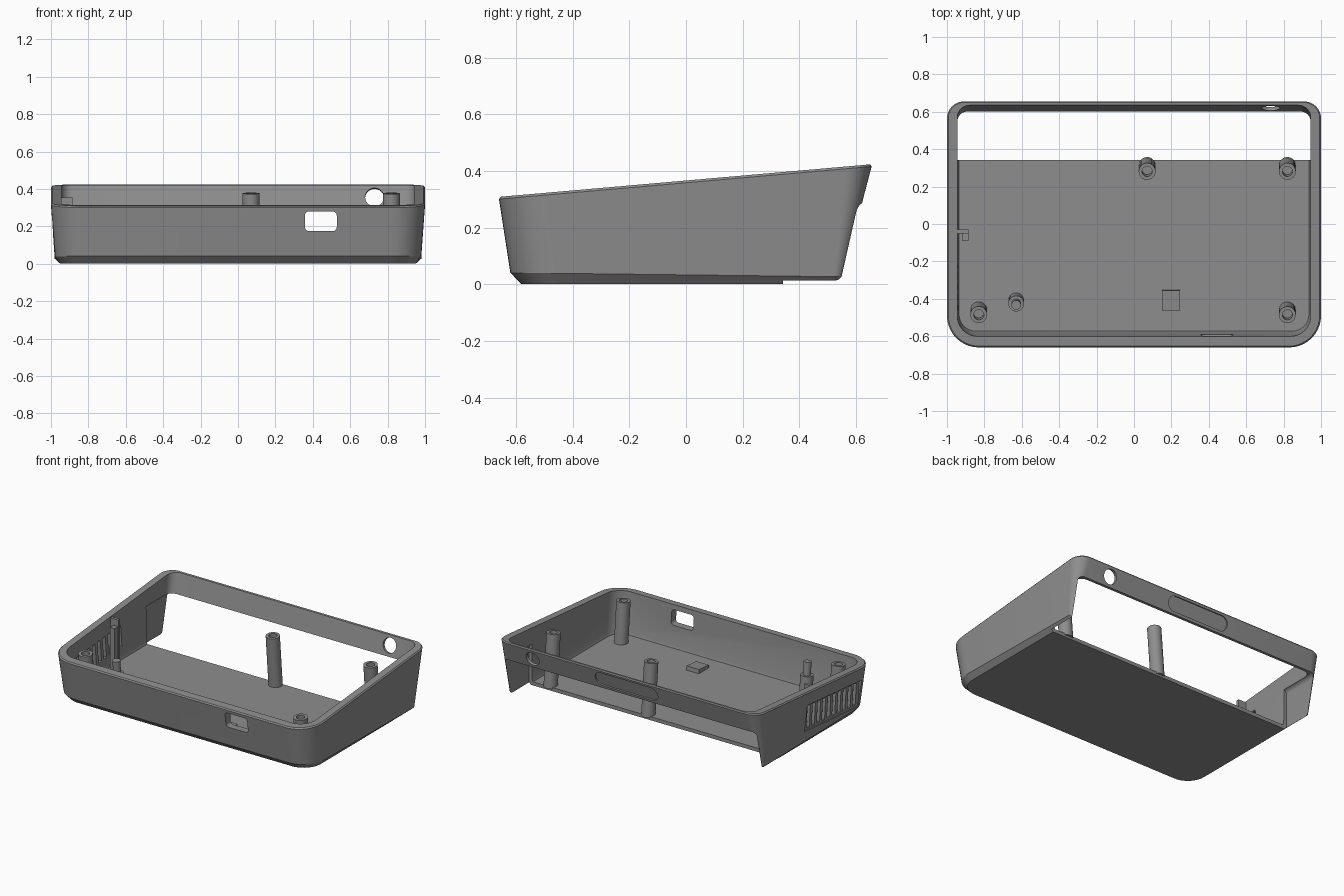
import bpy, bmesh, math
from mathutils import Matrix

if "Cube" in bpy.data.objects:
    bpy.data.objects.remove(bpy.data.objects["Cube"])

SLOPE = 0.0875                    # rake of the top rim
TILT = math.atan(SLOPE)
LEAN = math.atan(0.256)           # lean of the rear wall

grey = bpy.data.materials.new("grey_plastic")
grey.diffuse_color = (0.27, 0.27, 0.27, 1)
grey.use_nodes = True
grey.node_tree.nodes["Principled BSDF"].inputs["Base Color"].default_value = grey.diffuse_color


def finish(name, bm):
    bmesh.ops.recalc_face_normals(bm, faces=bm.faces)
    me = bpy.data.meshes.new(name)
    bm.to_mesh(me)
    bm.free()
    me.materials.append(grey)
    ob = bpy.data.objects.new(name, me)
    bpy.context.collection.objects.link(ob)
    return ob


def smooth(ob):
    bpy.ops.object.select_all(action='DESELECT')
    ob.select_set(True)
    bpy.context.view_layer.objects.active = ob
    bpy.ops.object.shade_smooth_by_angle(angle=math.radians(25))


def ring(hw, y0, y1, rf, rb, z, slope=0.0, n=10):
    """Rounded rectangle whose height follows z + slope * y."""
    pts = []
    for cx, cy, r, start in ((hw - rb, y1 - rb, rb, 0), (-hw + rb, y1 - rb, rb, 90),
                             (-hw + rf, y0 + rf, rf, 180), (hw - rf, y0 + rf, rf, 270)):
        for i in range(n + 1):
            a = math.radians(start + 90 * i / n)
            x, y = cx + r * math.cos(a), cy + r * math.sin(a)
            pts.append((x, y, z + slope * y))
    return pts


def skin(bm, rings):
    loops = [[bm.verts.new(p) for p in r] for r in rings]
    for a, b in zip(loops, loops[1:]):
        for i in range(len(a)):
            j = (i + 1) % len(a)
            bm.faces.new((a[i], a[j], b[j], b[i]))
    bm.faces.new(loops[0])
    bm.faces.new(loops[-1])


def loft(name, rings):
    bm = bmesh.new()
    skin(bm, rings)
    return finish(name, bm)


def add_box(bm, size, loc, rot=0.0, radius=0.0):
    """Box tilted about x; edges running along y can be rounded."""
    part = bmesh.new()
    bmesh.ops.create_cube(part, size=1)
    bmesh.ops.scale(part, vec=size, verts=part.verts)
    if radius:
        edges = [e for e in part.edges
                 if abs(e.verts[0].co.y - e.verts[1].co.y) > 1e-4]
        bmesh.ops.bevel(part, geom=edges, offset=radius, segments=10,
                        affect='EDGES', profile=0.5)
    part.transform(Matrix.Translation(loc) @ Matrix.Rotation(rot, 4, 'X'))
    tmp = bpy.data.meshes.new("tmp")
    part.to_mesh(tmp)
    part.free()
    bm.from_mesh(tmp)
    bpy.data.meshes.remove(tmp)


def box(name, *args, **kw):
    bm = bmesh.new()
    add_box(bm, *args, **kw)
    return finish(name, bm)


def cut(ob, cutter):
    mod = ob.modifiers.new("cut", 'BOOLEAN')
    mod.operation, mod.solver, mod.object = 'DIFFERENCE', 'EXACT', cutter
    bpy.context.view_layer.objects.active = ob
    bpy.ops.object.modifier_apply(modifier=mod.name)
    bpy.data.objects.remove(cutter)


def turned(name, x, y, z, profile, n=32):
    """Turned part from (radius, height) pairs, square to the raked rim."""
    bm = bmesh.new()
    skin(bm, [[(r * math.cos(math.tau * i / n), r * math.sin(math.tau * i / n), h)
               for i in range(n)] for r, h in profile])
    bm.transform(Matrix.Translation((x, y, z)) @ Matrix.Rotation(TILT, 4, 'X'))
    ob = finish(name, bm)
    smooth(ob)


# Outer shell with chamfered base and raked rim
shell = loft("case_shell", [
    ring(0.95, -0.58, 0.547, 0.13, 0.02, 0.0),
    ring(0.98, -0.62, 0.553, 0.16, 0.03, 0.033, -0.012),
    ring(1.0, -0.66, 0.655, 0.17, 0.09, 0.358, SLOPE),
    ring(0.993, -0.653, 0.650, 0.165, 0.085, 0.366, SLOPE)])

# Inner cavity
cut(shell, loft("cavity", [
    ring(0.935, -0.573, 0.536, 0.09, 0.03, 0.025),
    ring(0.942, -0.580, 0.542, 0.10, 0.03, 0.045),
    ring(0.945, -0.604, 0.646, 0.11, 0.07, 0.41, SLOPE)]))

# Rear opening below the back strip, reaching into the floor and side walls
cut(shell, box("opening", (1.93, 0.6, 0.6), (0, 0.642, -0.015), radius=0.03))

# Front port, rear round hole and shallow rear recess
cut(shell, box("port", (0.17, 0.3, 0.105), (0.443, -0.65, 0.227), radius=0.022))
cut(shell, box("jack", (0.1, 0.14, 0.1), (0.73, 0.635, 0.352), rot=-LEAN, radius=0.0495))
cut(shell, box("recess", (0.48, 0.1, 0.10), (0.01, 0.677, 0.342), rot=-LEAN, radius=0.0495))

# Side vent: shallow panel recess with a row of through slots
cut(shell, box("vent_panel", (0.1, 0.60, 0.18), (-1.026, -0.2, 0.165), rot=TILT))
bm = bmesh.new()
for i in range(10):
    y = -0.2 + (i - 4.5) * 0.056
    add_box(bm, (0.3, 0.03, 0.15), (-1.0, y, 0.165 + SLOPE * (y + 0.2)), rot=TILT)
cut(shell, finish("vent_slots", bm))
smooth(shell)

# Hollow screw posts
for name, x, y, h in (("rear_middle_post", 0.07, 0.313, 0.366),
                      ("rear_right_post", 0.82, 0.313, 0.366),
                      ("front_right_post", 0.82, -0.46, 0.294),
                      ("front_left_post", -0.83, -0.46, 0.294)):
    turned(name, x, y, 0.012, [(0.045, 0), (0.045, h), (0.027, h), (0.027, h - 0.12)])

# Stepped locating pin
turned("locating_pin", -0.63, -0.409, 0.012,
       [(0.042, 0), (0.042, 0.19), (0.025, 0.19), (0.025, 0.28)])

# Angled clip on the left wall
box("clip_wall", (0.066, 0.02, 0.335), (-0.917, -0.04, 0.188))
box("clip_rib", (0.034, 0.05, 0.29), (-0.902, -0.065, 0.165))

# Tilted rest pad on the floor
box("rest_pad", (0.097, 0.108, 0.035), (0.197, -0.408, 0.032), rot=TILT)
